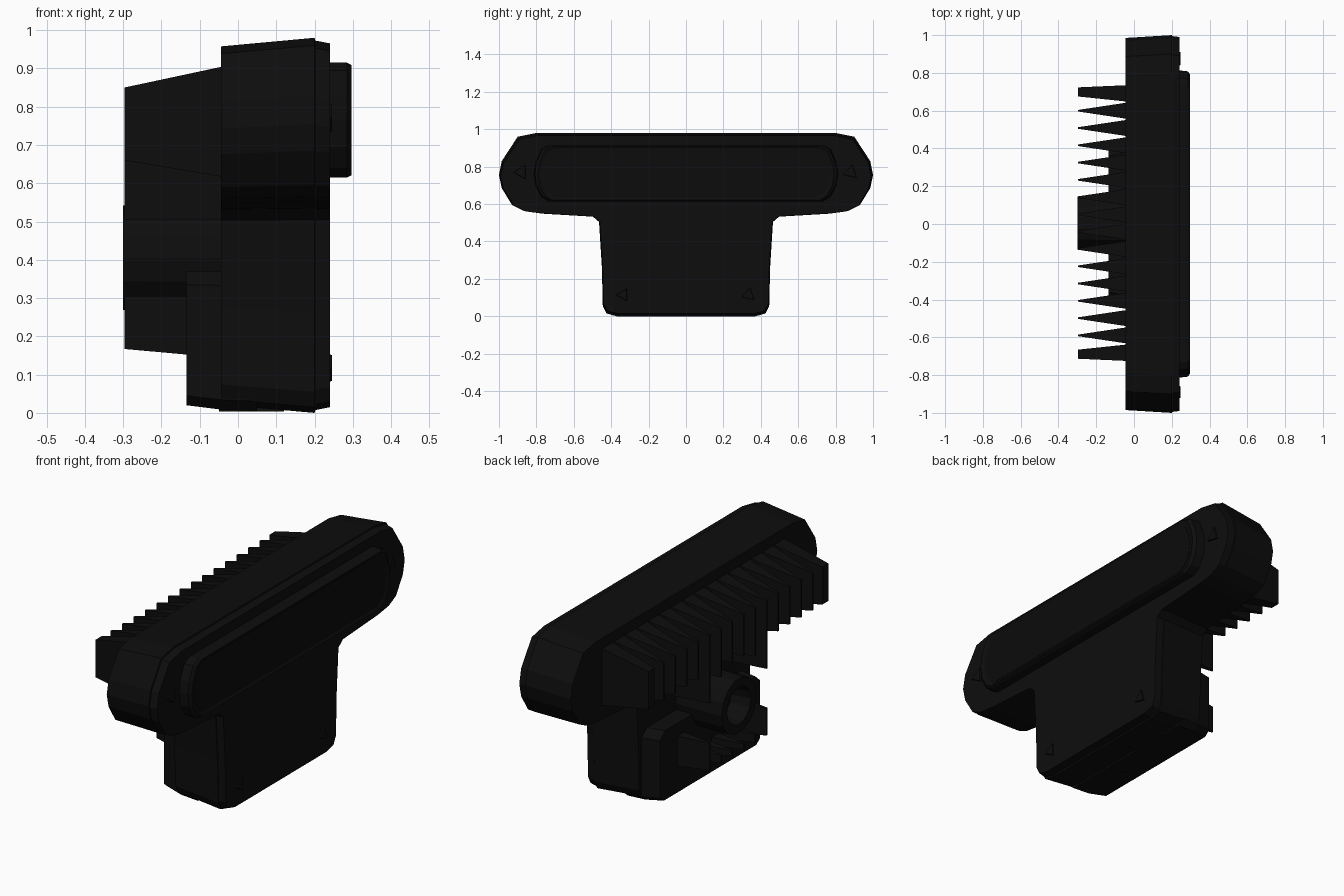
import bpy, bmesh, math

if "Cube" in bpy.data.objects:
    bpy.data.objects.remove(bpy.data.objects["Cube"])


def mat(name, v):
    m = bpy.data.materials.new(name)
    m.diffuse_color = (v, v, v, 1)
    m.use_nodes = True
    m.node_tree.nodes["Principled BSDF"].inputs["Base Color"].default_value = m.diffuse_color
    return m


BLACK = mat("matte_black", 0.004)
LENS = mat("lens_black", 0.0035)


def finish(name, bm, material):
    bmesh.ops.recalc_face_normals(bm, faces=bm.faces)
    me = bpy.data.meshes.new(name)
    bm.to_mesh(me)
    bm.free()
    me.materials.append(material)
    ob = bpy.data.objects.new(name, me)
    bpy.context.collection.objects.link(ob)
    return ob


def loft(bm, rings):
    """Skin a list of equal-length point rings and cap both ends."""
    vs = [[bm.verts.new(p) for p in r] for r in rings]
    n = len(vs[0])
    for a, b in zip(vs, vs[1:]):
        for i in range(n):
            j = (i + 1) % n
            bm.faces.new((a[i], a[j], b[j], b[i]))
    bm.faces.new(vs[0])
    bm.faces.new(vs[-1])


def ring(half, x, sy=1.0, sz=1.0, cz=0.5):
    """Mirror a half outline (y, z) across y = 0 and place it at x."""
    full = half + [(-y, z) for y, z in reversed(half)]
    return [(x, y * sy, cz + (z - cz) * sz) for y, z in full]


def disc(x, y, z, r, n, turn=0.0):
    return [(x, y + r * math.cos(turn + math.tau * i / n),
             z + r * math.sin(turn + math.tau * i / n)) for i in range(n)]


# T-shaped housing: sloping shell with a chamfered front edge
tee = [(.80, .985), (.90, .965), (.985, .835), (1.0, .76), (.985, .69), (.93, .60),
       (.87, .57), (.78, .557), (.50, .54), (.465, .51), (.45, .27),
       (.445, .06), (.425, .02), (.37, .005)]
bm = bmesh.new()
loft(bm, [ring(tee, -.045, .985, .955, .485), ring(tee, .20),
          ring(tee, .202, .995, .985), ring(tee, .24, .99, .97)])
finish("housing", bm, BLACK)

# Deeper driver box behind the stem
box = [(.36, .375), (.40, .34), (.40, .05), (.37, .025)]
bm = bmesh.new()
loft(bm, [ring(box, -.135), ring([(y * 1.05, z) for y, z in box], -.045, 1, 1.03, .4),
          ring([(y * 1.06, z) for y, z in box], .05, 1, 1.04, .4)])
finish("driver_box", bm, BLACK)

# Raised lens bezel with a shallow dished window
bez = [(.72, .92), (.76, .90), (.79, .83), (.80, .77), (.79, .70), (.76, .645), (.72, .62)]
bm = bmesh.new()
loft(bm, [ring(bez, .22, 1.02, 1, .77), ring(bez, .285, 1.01, 1, .77),
          ring(bez, .297, .99, .96, .77), ring(bez, .290, .965, .88, .77)])
finish("lens_bezel", bm, BLACK)
bm = bmesh.new()
loft(bm, [ring(bez, .285, .955, .86, .77), ring(bez, .292, .955, .86, .77)])
finish("lens_window", bm, LENS)

# Heat sink fins: wedges, the middle ones long and cut around the round boss
X0, X1 = -.297, -.03
CY, CZ, CLEAR = .005, .41, .24


def wedge(bm, y, tip, root, zb, zt, shift=0.0):
    """zb and zt are (tip, root) heights."""
    def sect(x, w, lo, hi, s):
        return [(x, y + s - w, lo), (x, y + s + w, lo), (x, y + s + w, hi), (x, y + s - w, hi)]
    loft(bm, [sect(X0, tip, zb[0], zt[0], shift), sect(X1, root, zb[1], zt[1], 0)])


bm = bmesh.new()
top = (.855, .912)
for k in range(-8, 8):
    y = CY + .0915 * (k + .5)
    outer = k in (-8, 7)
    tip = .024 if outer else .004
    shift = math.copysign(.008, y) if outer else 0
    d = abs(y - CY)
    if d < CLEAR:
        h = math.sqrt(CLEAR ** 2 - d ** 2)
        lo, hi = CZ - max(h, .10), CZ + max(h, .10)
        wedge(bm, y, tip, .044, (hi, hi), top)
        wedge(bm, y, tip, .044, (.172, .148), (max(lo, .2), max(lo, .2)))
    else:
        wedge(bm, y, tip, .044, (.665, .62), top, shift)
finish("heat_sink_fins", bm, BLACK)

# Round mounting boss with a recessed socket
bm = bmesh.new()
loft(bm, [disc(-.03, CY, CZ, .145, 14), disc(-.30, CY, CZ, .14, 14),
          disc(-.30, CY, CZ, .095, 14), disc(-.20, CY, CZ, .08, 14)])
finish("mount_boss", bm, BLACK)

# Front screws, three-sided heads
bm = bmesh.new()
for side in (-1, 1):
    turn = math.pi if side < 0 else math.pi / 3 * 3.3
    for y, z, r in ((.335, .12, .045), (.88, .775, .05)):
        loft(bm, [disc(.23, side * y, z, r, 3, turn), disc(.246, side * y, z, r * .8, 3, turn)])
finish("front_screws", bm, BLACK)

# Underside: cover plate and cable plug
bm = bmesh.new()
plate = [(-.0, .08), (.07, .08), (.07, .28), (-.0, .28)]
loft(bm, [[(x + .05, y, z) for x, y in plate] for z in (.008, .04)])
plug = [(.05 * math.cos(math.tau * i / 6), -.09 + .05 * math.sin(math.tau * i / 6))
        for i in range(6)]
loft(bm, [[(x, y, z) for x, y in plug] for z in (.008, .05)])
finish("underside_cover_and_plug", bm, BLACK)

# Rest on the ground and settle the lowest point at z = 0
low = min(v.co.z for o in bpy.data.objects for v in o.data.vertices)
for o in bpy.data.objects:
    for v in o.data.vertices:
        v.co.z -= low
